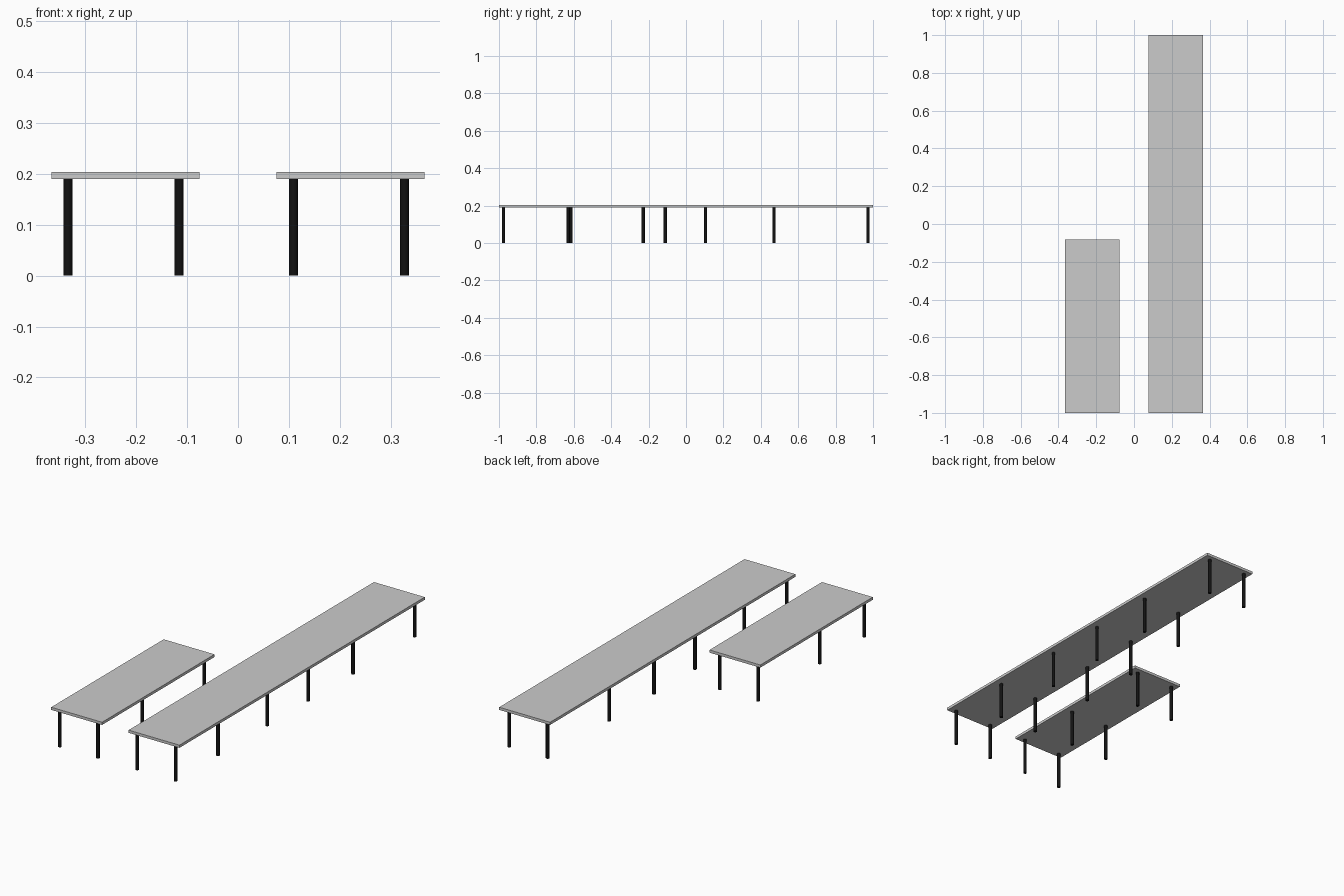
import bpy

if "Cube" in bpy.data.objects:
    bpy.data.objects.remove(bpy.data.objects["Cube"])

LEG_R = 0.0085
Z0, Z1 = 0.19, 0.204   # underside and top surface of the boards

black = bpy.data.materials.new("black_metal")
black.diffuse_color = (0.006, 0.006, 0.006, 1)
black.use_nodes = True
black.node_tree.nodes["Principled BSDF"].inputs["Base Color"].default_value = black.diffuse_color


def board(name, x0, x1, y0, y1):
    bpy.ops.mesh.primitive_cube_add(
        size=1, location=((x0 + x1) / 2, (y0 + y1) / 2, (Z0 + Z1) / 2))
    ob = bpy.context.object
    ob.name = name
    ob.scale = (x1 - x0, y1 - y0, Z1 - Z0)
    bpy.ops.object.transform_apply(location=False, rotation=False, scale=True)


def leg(name, x, y):
    bpy.ops.mesh.primitive_cylinder_add(
        vertices=24, radius=LEG_R, depth=Z0, location=(x, y, Z0 / 2))
    ob = bpy.context.object
    ob.name = name
    ob.data.materials.append(black)
    bpy.ops.object.shade_smooth_by_angle()


def table(name, x0, x1, leg_xs, seams, leg_ys):
    # Butted boards along the length
    for i, (a, b) in enumerate(zip(seams, seams[1:])):
        board(f"{name}_top_{i + 1}", x0, x1, a, b)
    # Pairs of round legs
    for i, y in enumerate(leg_ys):
        for side, x in zip(("left", "right"), leg_xs):
            leg(f"{name}_{side}_leg_{i + 1}", x, y)


# Short table on the left, long table on the right
table("short_table", -0.366, -0.076, (-0.334, -0.116),
      (-1, -0.612, -0.083), (-0.976, -0.614, -0.111))
table("long_table", 0.076, 0.366, (0.109, 0.327),
      (-1, 0.471, 1), (-0.976, -0.63, -0.229, 0.105, 0.471, 0.973))
